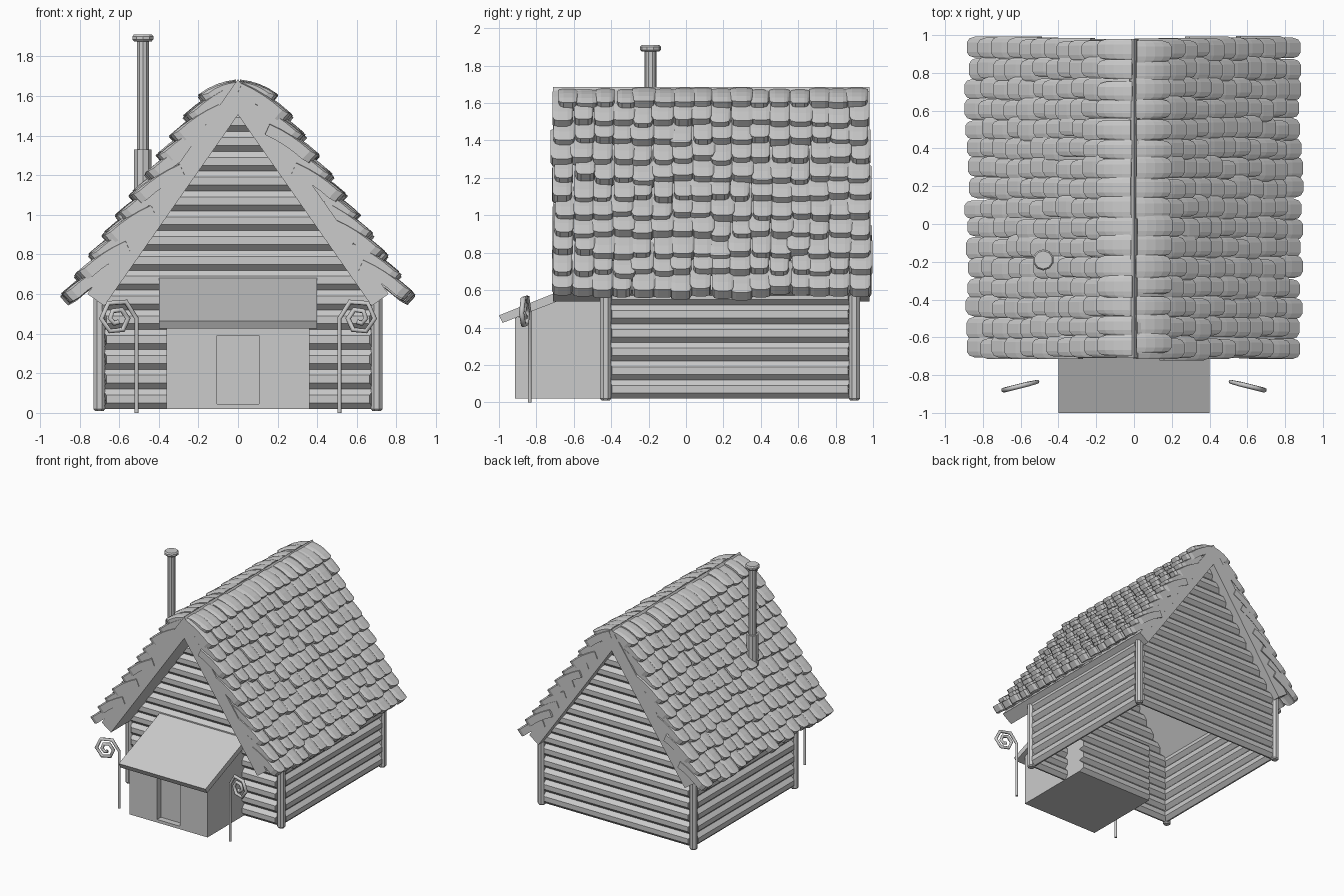
import bpy, bmesh, math, random
from mathutils import Vector

random.seed(4)
if "Cube" in bpy.data.objects:
    bpy.data.objects.remove(bpy.data.objects["Cube"])

grey = bpy.data.materials.new("plain_grey")
grey.use_nodes = True
grey.diffuse_color = (0.6, 0.6, 0.6, 1)
grey.node_tree.nodes["Principled BSDF"].inputs["Base Color"].default_value = (0.6, 0.6, 0.6, 1)


def finish(bm, name):
    bmesh.ops.recalc_face_normals(bm, faces=bm.faces)
    mesh = bpy.data.meshes.new(name)
    bm.to_mesh(mesh)
    bm.free()
    mesh.materials.append(grey)
    obj = bpy.data.objects.new(name, mesh)
    bpy.context.collection.objects.link(obj)
    return obj


def loft(bm, rings):
    """Bridge equal rings of points, closing both ends."""
    loops = [[bm.verts.new(p) for p in ring] for ring in rings]
    n = len(loops[0])
    for a, b in zip(loops, loops[1:]):
        for i in range(n):
            bm.faces.new((a[i], a[(i + 1) % n], b[(i + 1) % n], b[i]))
    bm.faces.new(loops[0])
    bm.faces.new(loops[-1])


def box(bm, lo, hi):
    rect = [(lo[0], lo[1]), (hi[0], lo[1]), (hi[0], hi[1]), (lo[0], hi[1])]
    loft(bm, [[(x, y, z) for x, y in rect] for z in (lo[2], hi[2])])


def lathe(bm, x, y, profile, sides):
    loft(bm, [[(x + r * math.cos(2 * math.pi * (i + 0.5) / sides),
                y + r * math.sin(2 * math.pi * (i + 0.5) / sides), z)
               for i in range(sides)] for r, z in profile])


# Log walls
LOG = 0.1
BASE = 0.02
SECTION = [(0.036, -0.02), (0.036, 0.02), (0.006, 0.05),
           (-0.006, 0.05), (-0.036, 0.02), (-0.036, -0.02),
           (-0.006, -0.05), (0.006, -0.05)]


def log(bm, half, mid, depth, z, along_x=True):
    """A faceted log whose ends are bevelled."""
    rings = []
    for s in (-1, 1):
        ring = []
        for d, h in SECTION:
            run = mid + s * (half - (0.02 if abs(d) > 0.02 else 0))
            ring.append((run, depth + d, z + h) if along_x else (depth + d, run, z + h))
        rings.append(ring)
    loft(bm, rings)


def gable_half(z):
    return min(0.685, (1.6 - z) / 1.42)


for name, depth in (("front_log_wall", -0.425), ("back_log_wall", 0.885)):
    bm = bmesh.new()
    for k in range(15):
        z = BASE + LOG * (k + 0.5)
        log(bm, gable_half(z), 0, depth, z)
    finish(bm, name)

for name, s in (("left_log_wall", 1), ("right_log_wall", -1)):
    bm = bmesh.new()
    for k in range(6):
        log(bm, 0.65, 0.235, s * 0.685, BASE + LOG * (k + 0.5), False)
    finish(bm, name)

bm = bmesh.new()
for k in range(5):
    log(bm, 0.36, 0, -0.25, BASE + LOG * (k + 0.5))
finish(bm, "inner_log_wall")

# Corner posts
bm = bmesh.new()
for x in (-0.7, 0.7):
    for y in (-0.43, 0.9):
        lathe(bm, x, y, [(0.024, BASE - 0.01), (0.032, BASE), (0.032, 0.58)], 8)
finish(bm, "corner_posts")

# Roof shell
half_section = [(0.76, 0.6), (0.675, 0.54)]
section = ([(0, 1.685)] + half_section + [(0, 1.505)]
           + [(-x, z) for x, z in half_section[::-1]])
bm = bmesh.new()
loft(bm, [[(x, y, z) for x, z in section] for y in (-0.71, 0.98)])
finish(bm, "roof_shell")

# Curved roof tiles with rounded lower corners
ROWS, COLS = 11, 16
ACROSS = [(-0.5, 0.055), (-0.41, 0.02), (-0.23, 0.004),
          (0.23, 0.004), (0.41, 0.02), (0.5, 0.055)]


def tile(bm, side, y, width, tip, length, start, end, thick):
    """Bend a slab down the slope, ending at the tip."""
    steps = 4
    top, bottom = [], []
    for u, cut in ACROSS:
        run = (length - cut) / steps
        x = tip[0] - length * math.cos((start + end) / 2)
        z = tip[1] + length * math.sin((start + end) / 2) - 0.03 * abs(u) ** 2
        up, low = [], []
        for i in range(steps + 1):
            a = start + (end - start) * i / steps
            up.append(bm.verts.new((side * x, y + u * width, z)))
            low.append(bm.verts.new((side * (x - thick * math.sin(a)), y + u * width,
                                     z - thick * math.cos(a))))
            b = start + (end - start) * (i + 0.5) / steps
            x += run * math.cos(b)
            z -= run * math.sin(b)
        top.append(up)
        bottom.append(low)
    n = len(ACROSS)
    for j in range(n - 1):
        for i in range(steps):
            for g in (top, bottom):
                bm.faces.new((g[j][i], g[j + 1][i], g[j + 1][i + 1], g[j][i + 1]))
        for i in (0, steps):
            bm.faces.new((top[j][i], top[j + 1][i], bottom[j + 1][i], bottom[j][i]))
    for j in (0, n - 1):
        for i in range(steps):
            bm.faces.new((top[j][i], top[j][i + 1], bottom[j][i + 1], bottom[j][i]))


for name, side in (("left_roof_tiles", 1), ("right_roof_tiles", -1)):
    bm = bmesh.new()
    for row in range(ROWS):
        ridge = row == ROWS - 1
        z = 0.61 + LOG * row
        x = 0.205 + (1.61 - z) * 0.685
        length, start, end = (0.205, 0.1, 0.65) if ridge else (0.3, 0.42, 0.74)
        first, last = (-0.69, 0.97) if ridge else (-0.705, 0.98)
        pitch = (last - first) / COLS
        for c in range(COLS):
            shift = random.uniform(-0.012, 0.012) * (0.4 if ridge else 1)
            tile(bm, side, first + pitch * (c + 0.5) + random.uniform(-0.01, 0.01),
                 pitch * random.uniform(0.95, 1.2),
                 (x + shift, z - shift - random.uniform(0, 0.016)),
                 length, start, end, 0.058)
    finish(bm, name)

# Porch with a recessed door
side_profile = [(-0.915, BASE), (-0.915, 0.45), (-0.43, 0.65), (-0.25, 0.52), (-0.25, BASE)]
bm = bmesh.new()
loft(bm, [[(x, y, z) for y, z in side_profile] for x in (-0.36, 0.36)])
porch = finish(bm, "porch")
bm = bmesh.new()
box(bm, (-0.105, -1, 0.045), (0.105, -0.865, 0.39))
cutter = finish(bm, "door_cutter")
cutter.hide_render = True
cut = porch.modifiers.new("door_recess", "BOOLEAN")
cut.operation = "DIFFERENCE"
cut.solver = "EXACT"
cut.object = cutter
bpy.context.view_layer.objects.active = porch
bpy.ops.object.modifier_apply(modifier=cut.name)
bpy.data.objects.remove(cutter)

slope = [(-1.0, 0.465), (-0.43, 0.692), (-0.43, 0.642), (-0.98, 0.425)]
bm = bmesh.new()
loft(bm, [[(x, y, z) for y, z in slope] for x in (-0.4, 0.4)])
finish(bm, "porch_roof")

# Chimney pipe
bm = bmesh.new()
lathe(bm, -0.48, -0.19, [(0.046, 0.95), (0.046, 1.33), (0.031, 1.33), (0.031, 1.875),
                         (0.046, 1.875), (0.056, 1.885), (0.056, 1.9), (0.048, 1.91)], 10)
finish(bm, "chimney_pipe")

# Spiral-topped canes beside the porch
for name, side in (("left_cane", 1), ("right_cane", -1)):
    centre = Vector((side * 0.612, -0.86, 0.477))
    inward = Vector((-side * 0.97, 0.24, 0))
    points = [centre + inward * 0.103 - Vector((0, 0, 0.477))]
    for i in range(12):
        r = 0.103 - 0.0075 * i
        a = math.pi / 3 * i
        points.append(centre + inward * (r * math.cos(a)) + Vector((0, 0, r * math.sin(a))))
    curve = bpy.data.curves.new(name, "CURVE")
    curve.dimensions = "3D"
    curve.bevel_depth = 0.011
    curve.bevel_resolution = 1
    curve.use_fill_caps = True
    line = curve.splines.new("POLY")
    line.points.add(len(points) - 1)
    for i, (p, co) in enumerate(zip(line.points, points)):
        p.co = (*co, 1)
        p.radius = 1.25 if i > 1 else 1
    curve.materials.append(grey)
    bpy.context.collection.objects.link(bpy.data.objects.new(name, curve))
